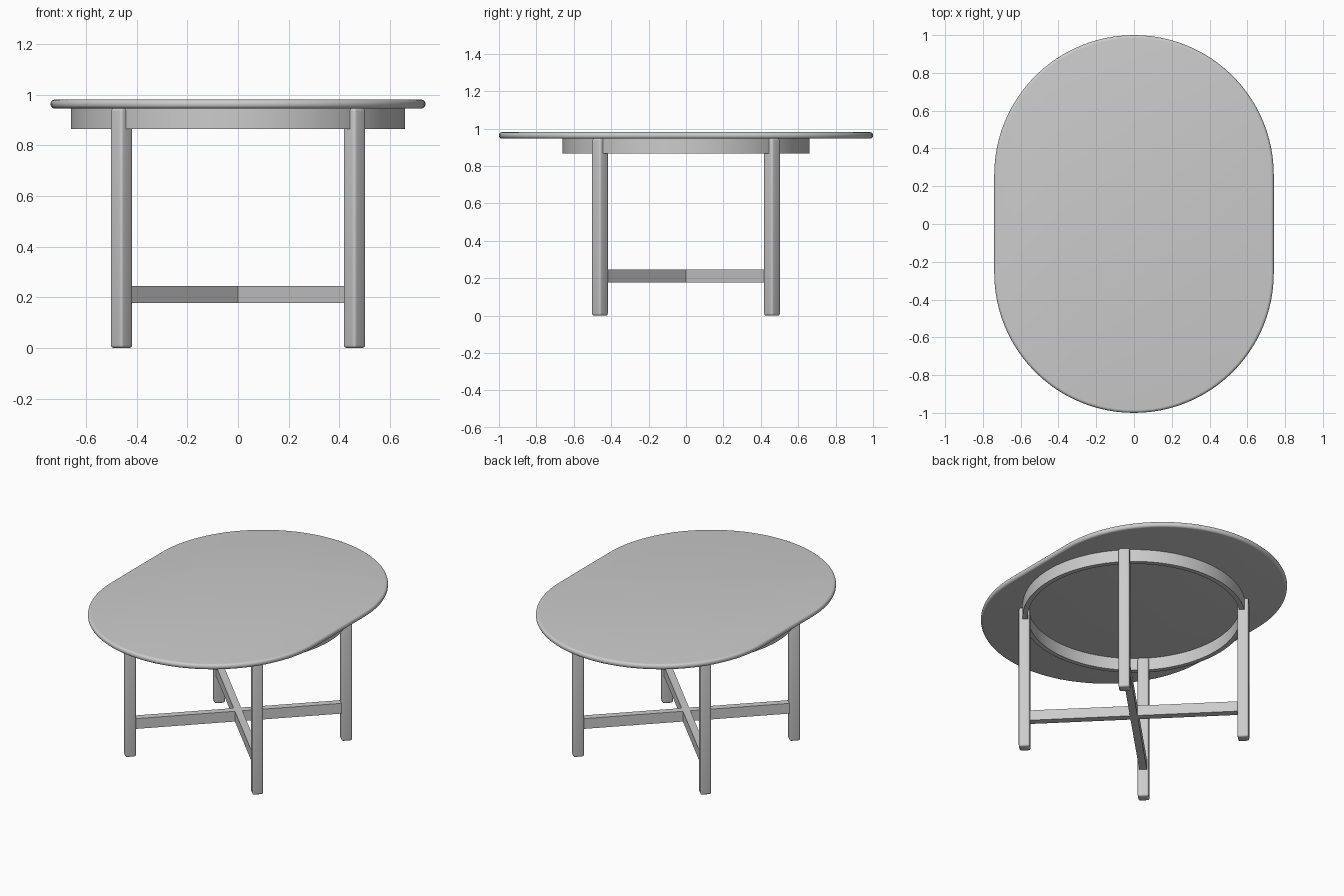
import bpy, bmesh
from math import pi, cos, sin, radians
from mathutils import Matrix

cube = bpy.data.objects.get("Cube")
if cube:
    bpy.data.objects.remove(cube, do_unlink=True)

grey = bpy.data.materials.new("plain grey")
grey.use_nodes = True
COLOUR = (0.6, 0.6, 0.6, 1)
grey.diffuse_color = COLOUR
grey.node_tree.nodes["Principled BSDF"].inputs["Base Color"].default_value = COLOUR


def finish(name, bm, bevel=0, segments=4):
    bmesh.ops.recalc_face_normals(bm, faces=bm.faces)
    mesh = bpy.data.meshes.new(name)
    bm.to_mesh(mesh)
    bm.free()
    mesh.materials.append(grey)
    ob = bpy.data.objects.new(name, mesh)
    bpy.context.collection.objects.link(ob)
    bpy.ops.object.select_all(action='DESELECT')
    ob.select_set(True)
    bpy.context.view_layer.objects.active = ob
    if bevel:
        mod = ob.modifiers.new("rounded edges", 'BEVEL')
        mod.width = bevel
        mod.segments = segments
        mod.limit_method = 'ANGLE'
        mod.angle_limit = radians(40)
        bpy.ops.object.modifier_apply(modifier=mod.name)
    bpy.ops.object.shade_smooth_by_angle(angle=radians(35))
    return ob


def add_box(bm, size, centre, turn):
    matrix = (Matrix.Translation(centre) @ Matrix.Rotation(turn, 4, 'Z')
              @ Matrix.Diagonal((*size, 1)))
    bmesh.ops.create_cube(bm, size=1, matrix=matrix)


def extrude_up(bm, face, height):
    result = bmesh.ops.extrude_face_region(bm, geom=[face])
    verts = [v for v in result["geom"] if isinstance(v, bmesh.types.BMVert)]
    bmesh.ops.translate(bm, verts=verts, vec=(0, 0, height))


# Table top: two half circles joined by short straight sides
RADIUS, STRAIGHT, STEPS = 0.74, 0.26, 48
bm = bmesh.new()
outline = []
for side in (1, -1):
    for i in range(STEPS + 1):
        a = pi * i / STEPS
        outline.append(bm.verts.new((side * RADIUS * cos(a),
                                     side * (STRAIGHT + RADIUS * sin(a)), 0.946)))
extrude_up(bm, bm.faces.new(outline), 0.035)
finish("table_top", bm, bevel=0.016, segments=5)

# Round apron: a rectangular section spun about the centre
bm = bmesh.new()
section = [bm.verts.new((r, 0, z)) for r, z in
           ((0.63, 0.866), (0.66, 0.866), (0.66, 0.947), (0.63, 0.947))]
edges = [bm.edges.new((section[i], section[(i + 1) % 4])) for i in range(4)]
bmesh.ops.spin(bm, geom=section + edges, cent=(0, 0, 0), axis=(0, 0, 1),
               angle=2 * pi, steps=96, use_merge=True)
bmesh.ops.remove_doubles(bm, verts=bm.verts, dist=0.0001)
finish("round_apron", bm)

# Four legs turned to face the corners
LEG = 0.46
for x, side in ((1, "left"), (-1, "right")):
    for y, end in ((-1, "front"), (1, "back")):
        bm = bmesh.new()
        add_box(bm, (0.066, 0.066, 0.947), (x * LEG, y * LEG, 0.4735), pi / 4)
        finish(f"{end}_{side}_leg", bm, bevel=0.012)

# Crossed stretchers between opposite legs
for name, turn in (("stretcher_a", pi / 4), ("stretcher_b", -pi / 4)):
    bm = bmesh.new()
    add_box(bm, (1.25, 0.045, 0.067), (0, 0, 0.212), turn)
    finish(name, bm)
